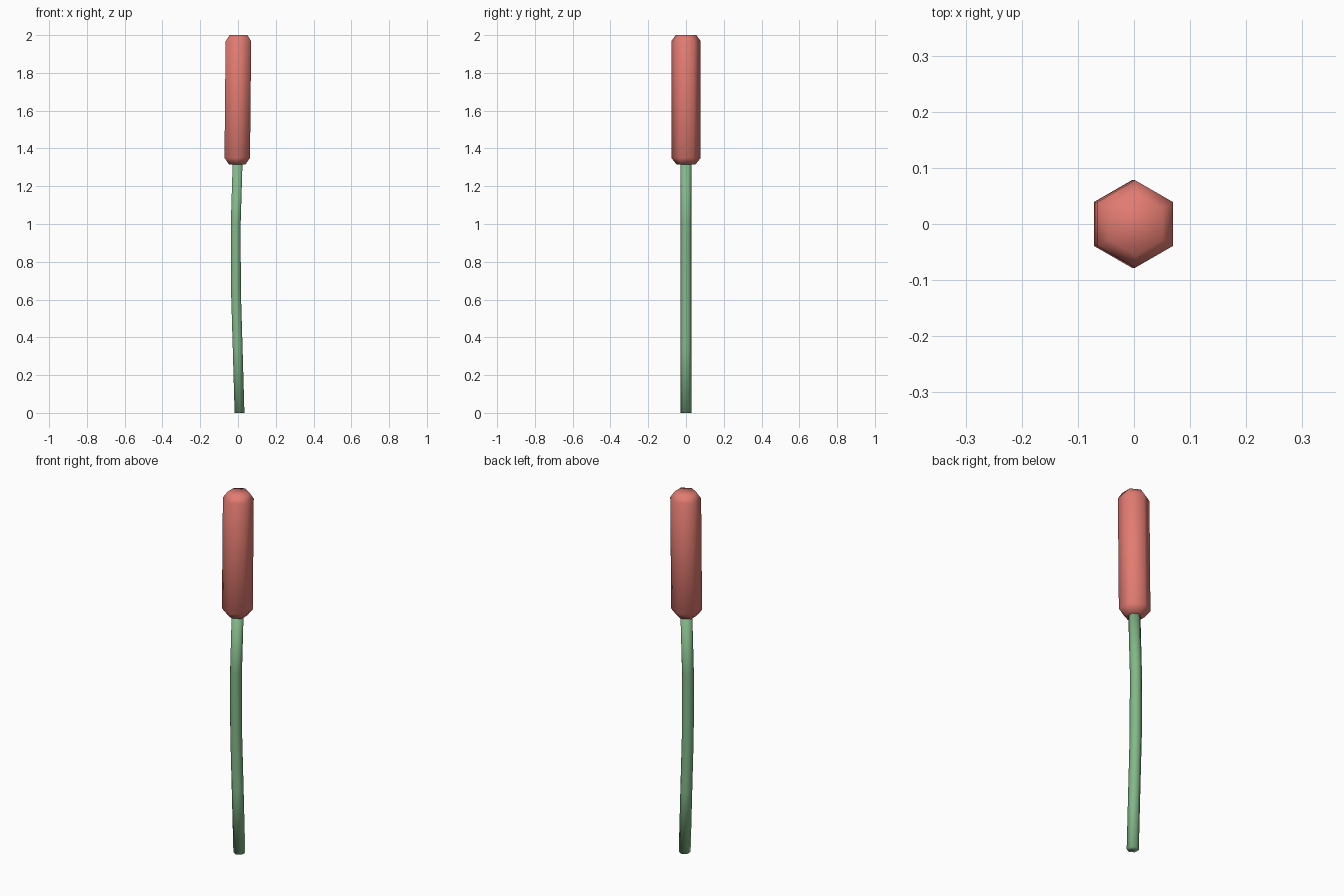
import bpy, bmesh, math

if "Cube" in bpy.data.objects:
    bpy.data.objects.remove(bpy.data.objects["Cube"])


def material(name, rgb):
    m = bpy.data.materials.new(name)
    m.diffuse_color = (*rgb, 1.0)
    m.use_nodes = True
    m.node_tree.nodes["Principled BSDF"].inputs["Base Color"].default_value = m.diffuse_color
    return m


def hex_tube(name, rings, mat):
    """Six-sided smooth tube from rings of (centre x, z, radius), corners on +-y."""
    bm = bmesh.new()
    loops = []
    for cx, z, r in rings:
        loops.append([bm.verts.new((cx + r * math.cos(a), r * math.sin(a), z))
                      for a in (math.radians(30 + 60 * i) for i in range(6))])
    for low, high in zip(loops, loops[1:]):
        for i in range(6):
            j = (i + 1) % 6
            bm.faces.new((low[i], low[j], high[j], high[i]))
    bm.faces.new(loops[0][::-1])
    bm.faces.new(loops[-1])
    for f in bm.faces:
        f.smooth = True
    me = bpy.data.meshes.new(name)
    bm.to_mesh(me)
    bm.free()
    me.materials.append(mat)
    ob = bpy.data.objects.new(name, me)
    bpy.context.collection.objects.link(ob)
    return ob


green = material("stem green", (0.23, 0.48, 0.25))
red = material("head red", (0.76, 0.20, 0.165))

# Slightly bowed stem
hex_tube("stem", [(0.008, 0.0, 0.03), (-0.002, 0.35, 0.03), (-0.011, 0.65, 0.03),
                  (-0.012, 1.0, 0.03), (-0.002, 1.33, 0.03)], green)

# Seed head with chamfered ends, leaning slightly
hex_tube("seed_head", [(-0.004, 1.315, 0.050), (-0.004, 1.35, 0.078),
                       (0.002, 1.967, 0.078), (0.003, 2.0, 0.055)], red)
